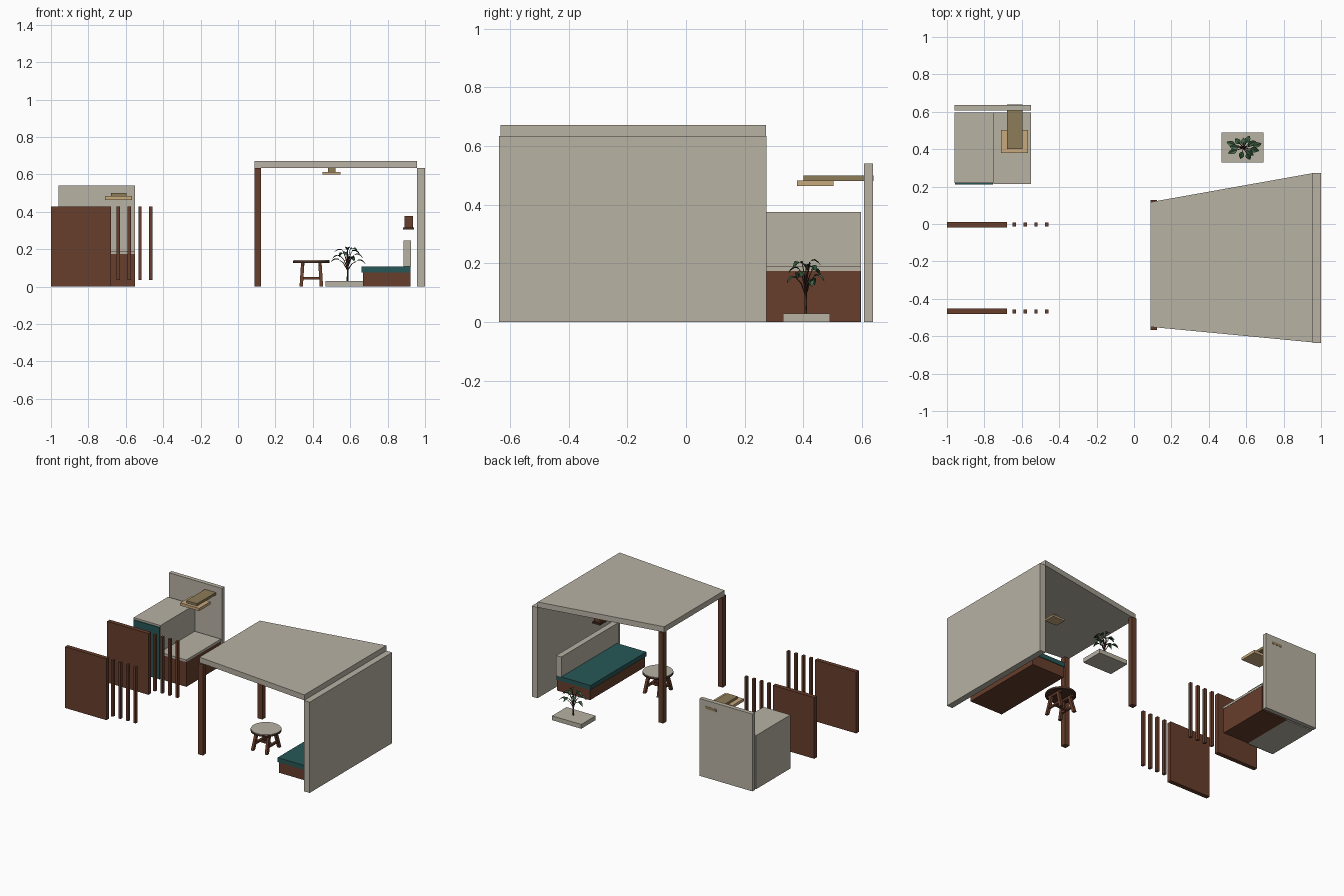
import bpy, bmesh, math, random
from mathutils import Vector

if "Cube" in bpy.data.objects:
    bpy.data.objects.remove(bpy.data.objects["Cube"])

random.seed(4)


def mat(name, rgb):
    m = bpy.data.materials.new(name)
    m.diffuse_color = (*rgb, 1)
    m.use_nodes = True
    m.node_tree.nodes["Principled BSDF"].inputs["Base Color"].default_value = m.diffuse_color
    return m


STONE = mat("warm_grey", (0.48, 0.445, 0.37))
WOOD = mat("red_brown_wood", (0.135, 0.048, 0.025))
DARK = mat("dark_wood", (0.07, 0.028, 0.018))
TEAL = mat("teal", (0.02, 0.095, 0.095))
TAN = mat("tan", (0.58, 0.40, 0.21))
OLIVE = mat("olive_brown", (0.27, 0.20, 0.095))
LEAF = mat("leaf_green", (0.035, 0.095, 0.042))
LEAF2 = mat("light_leaf_green", (0.075, 0.15, 0.08))


def finish(name, bm, *mats):
    me = bpy.data.meshes.new(name)
    bm.normal_update()
    bm.to_mesh(me)
    bm.free()
    for m in mats:
        me.materials.append(m)
    ob = bpy.data.objects.new(name, me)
    bpy.context.collection.objects.link(ob)
    return ob


def prism(name, outline, z0, z1, m):
    """Extrude a counter-clockwise xy outline from z0 to z1."""
    bm = bmesh.new()
    lo = [bm.verts.new((x, y, z0)) for x, y in outline]
    hi = [bm.verts.new((x, y, z1)) for x, y in outline]
    bm.faces.new(lo[::-1])
    bm.faces.new(hi)
    n = len(outline)
    for i in range(n):
        j = (i + 1) % n
        bm.faces.new((lo[i], lo[j], hi[j], hi[i]))
    return finish(name, bm, m)


def box(name, x0, x1, y0, y1, z0, z1, m):
    return prism(name, [(x0, y0), (x1, y0), (x1, y1), (x0, y1)], z0, z1, m)


def beam(name, a, b, w, d, m):
    """Rectangular bar between two points with horizontal ends."""
    bm = bmesh.new()
    rings = []
    for p in (a, b):
        rings.append([bm.verts.new((p[0] + sx * w / 2, p[1] + sy * d / 2, p[2]))
                      for sx, sy in ((-1, -1), (1, -1), (1, 1), (-1, 1))])
    lo, hi = rings
    bm.faces.new(lo[::-1])
    bm.faces.new(hi)
    for i in range(4):
        j = (i + 1) % 4
        bm.faces.new((lo[i], lo[j], hi[j], hi[i]))
    return finish(name, bm, m)


# Pavilion: tapered roof, side wall and two posts
prism("roof", [(0.087, -0.55), (0.956, -0.633), (0.956, 0.272), (0.087, 0.117)],
      0.634, 0.672, STONE)
box("side_wall", 0.956, 1.0, -0.637, 0.274, 0, 0.634, STONE)
for name, y in (("front_post", -0.566), ("back_post", 0.092)):
    box(name, 0.087, 0.124, y, y + 0.037, 0, 0.634, WOOD)

# Bench under the roof
box("bench_base", 0.667, 0.922, -0.50, 0.108, 0, 0.075, WOOD)
box("bench_cushion", 0.66, 0.922, -0.505, 0.112, 0.075, 0.106, TEAL)
box("bench_back", 0.886, 0.926, -0.52, 0.112, 0.106, 0.245, STONE)

# Small wall shelf with a box on it
box("wall_shelf", 0.883, 0.94, -0.46, -0.31, 0.305, 0.317, DARK)
box("shelf_box", 0.89, 0.935, -0.45, -0.32, 0.317, 0.377, WOOD)

# Ceiling lamp
box("ceiling_lamp_stem", 0.48, 0.52, -0.20, -0.16, 0.612, 0.634, OLIVE)
box("ceiling_lamp_plate", 0.452, 0.547, -0.22, -0.14, 0.60, 0.612, TAN)

# Counter block with a low seat and back panel
box("back_panel", -0.96, -0.55, 0.607, 0.637, 0, 0.54, STONE)
box("tall_counter", -0.96, -0.752, 0.218, 0.597, 0, 0.375, STONE)
box("counter_front", -0.958, -0.754, 0.212, 0.218, 0, 0.362, TEAL)
box("low_base", -0.752, -0.552, 0.218, 0.595, 0, 0.175, WOOD)
box("low_top", -0.752, -0.55, 0.213, 0.597, 0.175, 0.19, STONE)
box("hood_arm", -0.68, -0.597, 0.40, 0.6385, 0.481, 0.499, OLIVE)
box("hood_plate", -0.712, -0.566, 0.379, 0.503, 0.464, 0.483, TAN)

# Two screens, each a solid panel and four slats
for label, y in (("back", -0.003), ("front", -0.467)):
    box(label + "_screen_panel", -1.0, -0.68, y - 0.015, y + 0.015, 0, 0.428, WOOD)
    for i in range(4):
        x = -0.64 + i * 0.058
        box(f"{label}_screen_slat_{i + 1}", x - 0.009, x + 0.009,
            y - 0.011, y + 0.011, 0.035, 0.428, WOOD)

# Round table with splayed legs and stretchers
TX, TY = 0.392, -0.25


def disc(r, n=32):
    return [(TX + r * math.cos(2 * math.pi * i / n),
             TY + r * math.sin(2 * math.pi * i / n)) for i in range(n)]


prism("table_rim", disc(0.098), 0.126, 0.137, DARK)
prism("table_top", disc(0.096), 0.137, 0.141, STONE)
for sx in (-1, 1):
    for sy in (-1, 1):
        beam("table_leg", (TX + sx * 0.054, TY + sy * 0.068, 0),
             (TX + sx * 0.046, TY + sy * 0.032, 0.126), 0.018, 0.022, WOOD)
    box("table_side_stretcher", TX + sx * 0.05 - 0.007, TX + sx * 0.05 + 0.007,
        TY - 0.055, TY + 0.055, 0.036, 0.05, WOOD)
    box("table_upper_rail", TX + sx * 0.047 - 0.008, TX + sx * 0.047 + 0.008,
        TY - 0.06, TY + 0.06, 0.112, 0.126, WOOD)
box("table_cross_stretcher", TX - 0.05, TX + 0.05, TY - 0.008, TY + 0.008, 0.038, 0.05, WOOD)

# Plant slab
box("plant_slab", 0.467, 0.693, 0.33, 0.49, 0, 0.03, STONE)
PX, PY = 0.585, 0.408


def stem(name, pts, r0, r1):
    cu = bpy.data.curves.new(name, 'CURVE')
    cu.dimensions = '3D'
    cu.bevel_depth = 1.0
    cu.bevel_resolution = 0
    cu.use_fill_caps = True
    sp = cu.splines.new('POLY')
    sp.points.add(len(pts) - 1)
    for i, p in enumerate(pts):
        sp.points[i].co = (*p, 1)
        sp.points[i].radius = r0 + (r1 - r0) * i / (len(pts) - 1)
    cu.materials.append(DARK)
    bpy.context.collection.objects.link(bpy.data.objects.new(name, cu))


def leaf(name, base, ang, length, width, tilt, droop):
    """Creased blade that arches outwards and down."""
    bm = bmesh.new()
    out = Vector((math.cos(ang), math.sin(ang), 0))
    side = Vector((-out.y, out.x, 0))
    rows = []
    for t, w in ((0, 0.1), (0.2, 0.75), (0.45, 1), (0.75, 0.65), (1, 0.05)):
        c = base + out * length * t + Vector((0, 0, tilt * t - droop * t * t))
        s = side * width * w / 2
        up = Vector((0, 0, width * w * 0.18))
        rows.append([bm.verts.new(v) for v in (c - s + up, c, c + s + up)])
    for a, b in zip(rows, rows[1:]):
        for k in (0, 1):
            f = bm.faces.new((a[k], b[k], b[k + 1], a[k + 1]))
            f.material_index = k
    finish(name, bm, LEAF, LEAF2 if random.random() < 0.35 else LEAF)


# Plant: short trunk, arching stems and broad leaves
stem("plant_trunk", [(PX, PY, 0.03), (PX + 0.002, PY, 0.07), (PX, PY, 0.12)], 0.005, 0.004)
COUNT = 12
for i in range(COUNT):
    ang = i * 2.4 + 0.3
    out = Vector((math.cos(ang) * 1.2, math.sin(ang) * 0.85, 0))
    t = i / (COUNT - 1)
    reach = 0.042 - 0.026 * t
    top = 0.135 + 0.07 * t
    start = Vector((PX, PY, 0.085 + 0.03 * t))
    end = Vector((PX, PY, top)) + out * reach
    mid = (start + end) / 2 + Vector((0, 0, 0.012))
    stem(f"plant_stem_{i + 1}", [start, mid, end], 0.003, 0.0015)
    leaf(f"plant_leaf_{i + 1}", end, math.atan2(out.y, out.x),
         0.05 if abs(out.x) > abs(out.y) else 0.04, 0.03, 0.03, 0.045)
